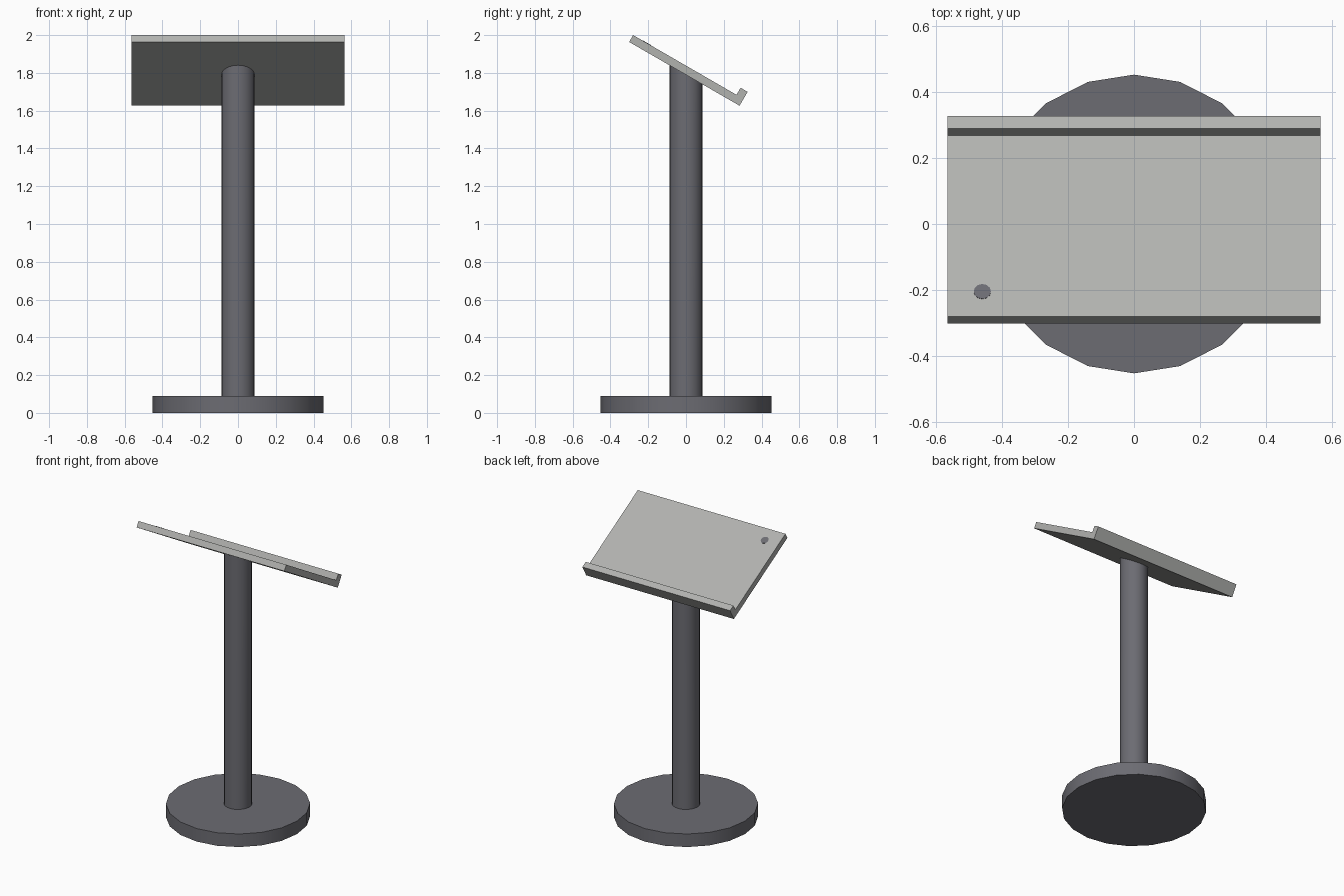
import bpy, bmesh, math
from mathutils import Matrix, Vector

if "Cube" in bpy.data.objects:
    bpy.data.objects.remove(bpy.data.objects["Cube"])

TILT = math.radians(30)
D = Vector((0, math.cos(TILT), -math.sin(TILT)))   # down the slope
N = Vector((0, math.sin(TILT), math.cos(TILT)))    # out of the desk surface
A = Vector((0, -0.301, 1.9636))                    # upper edge of the underside
HALF_W, LENGTH, THICK = 0.565, 0.675, 0.042


def material(name, rgb):
    m = bpy.data.materials.new(name)
    m.diffuse_color = (*rgb, 1)
    m.use_nodes = True
    m.node_tree.nodes["Principled BSDF"].inputs["Base Color"].default_value = m.diffuse_color
    return m


dark = material("dark_grey", (0.150, 0.150, 0.170))
light = material("light_grey", (0.440, 0.445, 0.430))


def finish(name, bm, mat, smooth=False):
    bmesh.ops.recalc_face_normals(bm, faces=bm.faces)
    me = bpy.data.meshes.new(name)
    bm.to_mesh(me)
    bm.free()
    ob = bpy.data.objects.new(name, me)
    bpy.context.collection.objects.link(ob)
    me.materials.append(mat)
    if smooth:
        bpy.ops.object.select_all(action='DESELECT')
        ob.select_set(True)
        bpy.context.view_layer.objects.active = ob
        bpy.ops.object.shade_smooth_by_angle(angle=math.radians(30))
    return ob


def cylinder(radius, z0, z1, sides):
    bm = bmesh.new()
    bmesh.ops.create_cone(bm, cap_ends=True, segments=sides, radius1=radius,
                          radius2=radius, depth=z1 - z0,
                          matrix=Matrix.Translation((0, 0, (z0 + z1) / 2)))
    return bm


# round foot
finish("base", cylinder(0.452, 0, 0.09, 20), dark, True)

# post, its top slanted to end just inside the desk
bm = cylinder(0.088, 0.085, 1.8, 20)
for v in bm.verts:
    if v.co.z > 1:
        v.co.z = A.z - (v.co.y - A.y) * math.tan(TILT) + 0.01
finish("post", bm, dark, True)

# tilted desk with a lip, extruded from its side profile (along slope, height)
profile = [(0, 0), (LENGTH, 0), (LENGTH, 0.085), (LENGTH - 0.043, 0.085),
           (LENGTH - 0.043, THICK), (0, THICK)]
bm = bmesh.new()
face = bm.faces.new([bm.verts.new(A + D * s + N * h + Vector((-HALF_W, 0, 0)))
                     for s, h in profile])
ext = bmesh.ops.extrude_face_region(bm, geom=[face])
bmesh.ops.translate(bm, vec=(2 * HALF_W, 0, 0),
                    verts=[g for g in ext["geom"] if isinstance(g, bmesh.types.BMVert)])
finish("desk", bm, light)

# small round button lying on the desk
spot = A + D * 0.087 + N * THICK + Vector((-0.459, 0, 0))
bm = bmesh.new()
bmesh.ops.create_cone(bm, cap_ends=True, segments=12, radius1=0.026, radius2=0.026,
                      depth=0.003,
                      matrix=Matrix.Translation(spot) @ Matrix.Rotation(-TILT, 4, 'X'))
finish("button", bm, dark)
